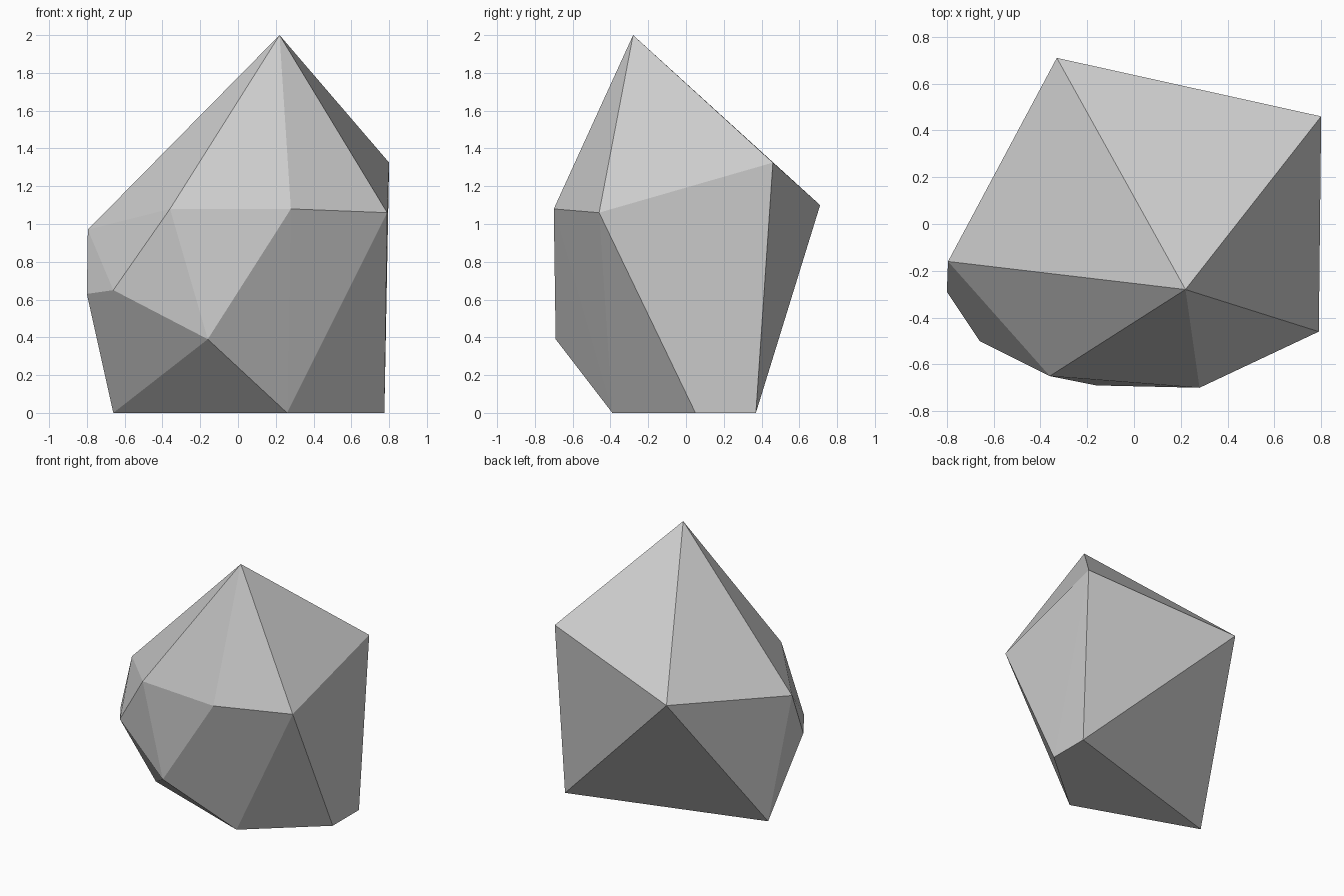
import bpy
import bmesh

cube = bpy.data.objects.get("Cube")
if cube:
    bpy.data.objects.remove(cube, do_unlink=True)

# Stone colour
stone = bpy.data.materials.new("grey_stone")
stone.use_nodes = True
grey = (0.6, 0.6, 0.6, 1.0)
stone.diffuse_color = grey
stone.node_tree.nodes["Principled BSDF"].inputs["Base Color"].default_value = grey

# Corners of the boulder, from the peak down to its flat base
peak = [(0.22, -0.28, 2.0)]
shoulder = [(0.79, -0.46, 1.06), (0.28, -0.70, 1.08), (-0.36, -0.65, 1.08),
            (-0.795, -0.16, 0.97), (-0.33, 0.71, 1.10), (0.80, 0.46, 1.325)]
belly = [(-0.80, -0.29, 0.63), (-0.66, -0.50, 0.65), (-0.16, -0.69, 0.39)]
base = [(-0.66, -0.06, 0), (0.26, -0.39, 0), (0.775, 0.05, 0), (0.775, 0.37, 0)]

# Wrap the corners in a convex, flat-faced shell
bm = bmesh.new()
for corner in peak + shoulder + belly + base:
    bm.verts.new(corner)
bmesh.ops.convex_hull(bm, input=bm.verts[:])
bmesh.ops.recalc_face_normals(bm, faces=bm.faces[:])

mesh = bpy.data.meshes.new("boulder")
bm.to_mesh(mesh)
bm.free()
mesh.materials.append(stone)
boulder = bpy.data.objects.new("boulder", mesh)
bpy.context.collection.objects.link(boulder)
